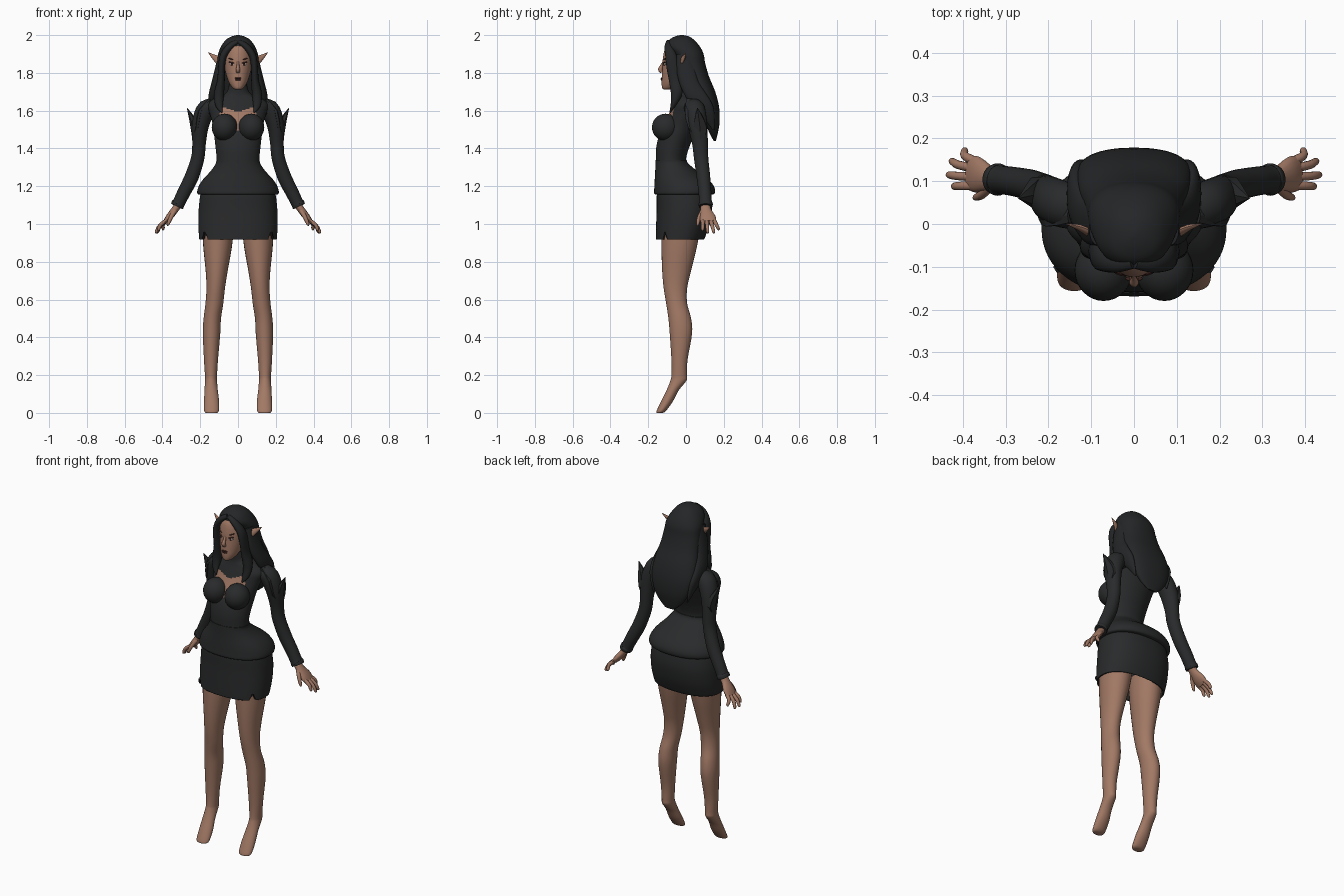
import bpy, math
from mathutils import Vector

def material(name, col):
    m = bpy.data.materials.new(name)
    m.diffuse_color = (*col, 1)
    return m

CLOTH = material("black_cloth", (0.022, 0.023, 0.024))
HAIR = material("black_hair", (0.018, 0.019, 0.02))
SKIN = material("warm_skin", (0.36, 0.19, 0.13))
MAKEUP = material("dark_makeup", (0.06, 0.022, 0.018))
EYE = material("eye_white", (0.45, 0.4, 0.36))

def curve_rows(rows, steps):
    """Catmull-Rom interpolation of equally long tuples."""
    out = []
    for i in range(len(rows) - 1):
        a, b, c, d = rows[max(i - 1, 0)], rows[i], rows[i + 1], rows[min(i + 2, len(rows) - 1)]
        for k in range(steps):
            t = k / steps
            out.append([0.5 * (2*q + (r - p)*t + (2*p - 5*q + 4*r - s)*t*t + (3*q - p - 3*r + s)*t**3)
                        for p, q, r, s in zip(a, b, c, d)])
    out.append(list(rows[-1]))
    return out

def skin_rings(name, rings, mats, rule=None, caps=(True, True), angle=50):
    n = len(rings[0])
    verts = [v for r in rings for v in r]
    faces = [(i*n + j, i*n + (j+1) % n, (i+1)*n + (j+1) % n, (i+1)*n + j)
             for i in range(len(rings) - 1) for j in range(n)]
    if caps[0]:
        faces.append(tuple(reversed(range(n))))
    if caps[1]:
        faces.append(tuple(range(len(verts) - n, len(verts))))
    me = bpy.data.meshes.new(name)
    me.from_pydata(verts, [], faces)
    for m in mats:
        me.materials.append(m)
    if rule:
        for p in me.polygons:
            p.material_index = rule(p.center)
    ob = bpy.data.objects.new(name, me)
    bpy.context.collection.objects.link(ob)
    finish(ob, angle)
    return ob

def finish(ob, angle=50):
    bpy.ops.object.select_all(action='DESELECT')
    ob.select_set(True)
    bpy.context.view_layer.objects.active = ob
    bpy.ops.object.shade_smooth_by_angle(angle=math.radians(angle))

def loft(name, rows, mats, n=32, steps=4, power=2.0, side=1, warp=None, **kw):
    """Horizontal rings from low to high: z, centre x, half width, front y, back y."""
    rings = []
    for z, cx, rx, yf, yb in curve_rows(rows, steps):
        ring = []
        for j in range(n):
            a = 2 * math.pi * j / n
            c, s = [math.copysign(abs(v) ** (2 / power), v) for v in (math.cos(a), math.sin(a))]
            p = (side*cx + rx*c, (yf + yb)/2 + (yb - yf)/2*s, z)
            ring.append(warp(p) if warp else p)
        rings.append(ring)
    return skin_rings(name, rings, mats, **kw)

def tube(name, rows, mats, n=16, steps=4, side=1, **kw):
    """Rings across a path: x, y, z, radius in the x-z plane, radius along y."""
    pts = curve_rows(rows, steps)
    rings = []
    for i, p in enumerate(pts):
        d = Vector(pts[min(i+1, len(pts)-1)][:3]) - Vector(pts[max(i-1, 0)][:3])
        u = Vector((0, 1, 0)).cross(d).normalized()
        v = d.cross(u).normalized()
        ring = []
        for j in range(n):
            a = 2 * math.pi * j / n
            q = Vector(p[:3]) + u * p[3] * math.cos(a) + v * p[4] * math.sin(a)
            ring.append((side * q.x, q.y, q.z))
        rings.append(ring if side > 0 else ring[::-1])
    return skin_rings(name, rings, mats, **kw)

def ball(name, loc, scale, mat, rot=(0, 0, 0), seg=24):
    bpy.ops.mesh.primitive_uv_sphere_add(segments=seg, ring_count=seg // 2, location=loc, rotation=rot)
    ob = bpy.context.object
    ob.name, ob.scale = name, scale
    ob.data.materials.append(mat)
    finish(ob)

# Bodice with high collar and open neckline
def neckline(c):
    x = abs(c.x)
    return int(c.y < -0.02 and x < 0.095 and 1.49 + 0.55*x < c.z < 1.592 + 0.33*x)

loft("bodice", [(1.28, 0, .118, -.16, .01), (1.34, 0, .113, -.16, .0), (1.40, 0, .118, -.158, .015),
                (1.46, 0, .125, -.145, .04), (1.52, 0, .132, -.118, .065), (1.58, 0, .148, -.092, .085),
                (1.63, 0, .16, -.073, .09), (1.665, 0, .125, -.06, .08), (1.69, 0, .068, -.055, .05),
                (1.73, 0, .048, -.056, .03), (1.76, 0, .046, -.055, .03)],
     [CLOTH, SKIN], n=96, steps=7, rule=neckline)

# Peplum and skirt
loft("peplum", [(1.155, 0, .195, -.15, .13), (1.16, 0, .215, -.168, .15), (1.19, 0, .212, -.168, .152),
                (1.23, 0, .19, -.166, .125), (1.28, 0, .145, -.163, .06), (1.32, 0, .118, -.162, .012),
                (1.34, 0, .115, -.162, .003)], [CLOTH], n=64, power=2.2)

def slit(p):
    x, y, z = p
    if y < -0.04 and z < 0.975:
        z = max(z, 0.97 - abs(abs(x) - 0.172) * 5)
    return (x, y, z)

skirt = loft("skirt", [(.918, 0, .205, -.16, .095), (.94, 0, .207, -.16, .105), (1.0, 0, .21, -.158, .125),
                       (1.08, 0, .208, -.155, .137), (1.15, 0, .2, -.155, .13), (1.18, 0, .19, -.15, .12)],
             [CLOTH], n=96, power=2.3, warp=slit, caps=(False, True))
shell = skirt.modifiers.new("thickness", 'SOLIDIFY')
shell.thickness = 0.008

for s, tag in ((1, "left"), (-1, "right")):
    # Bare leg with pointed foot
    loft("leg_" + tag, [(0, .14, .03, -.156, -.122), (.012, .14, .039, -.155, -.105), (.06, .14, .04, -.133, -.07),
                        (.12, .142, .035, -.103, -.038), (.17, .143, .032, -.083, .002), (.2, .143, .032, -.077, .005),
                        (.28, .143, .037, -.077, .008), (.42, .14, .046, -.086, .032), (.5, .136, .046, -.093, .027),
                        (.58, .125, .047, -.105, .006), (.66, .118, .049, -.118, .006), (.75, .113, .058, -.126, .026),
                        (.88, .108, .076, -.13, .058), (1.0, .105, .085, -.13, .08)], [SKIN], n=28, side=s)
    # Bust cup
    ball("bust_cup_" + tag, (s*.071, -.108, 1.512), (.068, .072, .072), CLOTH, seg=32)
    # Sleeve with cuff
    tube("sleeve_" + tag, [(.11, .03, 1.615, .035, .045), (.165, .045, 1.61, .05, .054), (.198, .06, 1.53, .046, .052),
                           (.206, .074, 1.43, .036, .042), (.213, .08, 1.35, .035, .038), (.245, .092, 1.25, .037, .036),
                           (.285, .1, 1.17, .035, .034), (.312, .103, 1.115, .033, .034),
                           (.318, .104, 1.105, .036, .038), (.324, .104, 1.093, .034, .036)], [CLOTH], n=24, side=s)
    # Pointed shoulder guard
    tube("shoulder_spike_" + tag, [(.238, .075, 1.425, .002, .004), (.226, .075, 1.49, .022, .04),
                                   (.24, .07, 1.55, .018, .03), (.27, .06, 1.615, .001, .001)],
         [CLOTH], n=6, steps=2, side=s, angle=25)
    tube("shoulder_fold_" + tag, [(.15, .02, 1.66, .008, .02), (.2, .02, 1.60, .012, .03),
                                  (.215, .04, 1.52, .012, .035), (.24, .07, 1.44, .002, .004)],
         [CLOTH], n=6, steps=2, side=s, angle=25)
    # Hand
    tube("palm_" + tag, [(.31, .104, 1.11, .02, .025), (.335, .105, 1.075, .019, .028),
                         (.365, .115, 1.035, .018, .042), (.385, .12, 1.01, .012, .04)], [SKIN], side=s)
    for i, (by, tx, ty, tz) in enumerate([(.09, .425, .088, .965), (.11, .437, .115, .952),
                                          (.13, .43, .147, .952), (.147, .4, .172, .968)]):
        tube(f"finger_{i + 1}_{tag}", [(.372, by, 1.022, .011, .011), ((.372+tx)/2 + .01, (by+ty)/2, (1.03+tz)/2, .01, .01),
                                       (tx - .004, ty, tz + .006, .008, .008), (tx, ty, tz, .002, .002)],
             [SKIN], n=10, steps=3, side=s)
    tube("thumb_" + tag, [(.335, .09, 1.07, .013, .013), (.355, .07, 1.035, .011, .011),
                          (.37, .062, 1.0, .008, .008), (.373, .062, .99, .002, .002)], [SKIN], n=10, steps=3, side=s)
    # Pointed ear
    tube("ear_" + tag, [(.07, -.03, 1.835, .012, .012), (.1, -.022, 1.865, .022, .009),
                        (.128, -.008, 1.885, .013, .007), (.158, .0, 1.908, .001, .001)], [SKIN], n=10, side=s)
    # Eye, lid and brow
    ball("eye_" + tag, (s*.032, -.113, 1.846), (.014, .005, .007), EYE, rot=(0, -s*.2, s*.3))
    ball("iris_" + tag, (s*.031, -.117, 1.846), (.006, .003, .006), MAKEUP)
    ball("eyelid_" + tag, (s*.033, -.114, 1.854), (.018, .006, .004), MAKEUP, rot=(0, -s*.2, s*.3))
    ball("brow_" + tag, (s*.035, -.111, 1.873), (.02, .006, .003), MAKEUP, rot=(0, -s*.3, s*.3))
    # Hair framing the face and falling over the shoulder
    tube("front_lock_" + tag, [(.004, -.085, 1.965, .012, .02), (.045, -.092, 1.937, .018, .022),
                               (.077, -.08, 1.89, .019, .03), (.087, -.068, 1.83, .018, .035),
                               (.09, -.056, 1.76, .02, .034), (.1, -.05, 1.69, .026, .03),
                               (.1, -.068, 1.63, .02, .014), (.085, -.085, 1.59, .003, .003)], [HAIR], side=s)
    tube("side_lock_" + tag, [(.085, -.01, 1.9, .02, .04), (.1, .0, 1.82, .022, .05), (.118, .02, 1.74, .024, .05),
                              (.135, .06, 1.67, .022, .05), (.13, .11, 1.6, .02, .04),
                              (.11, .145, 1.5, .003, .005)], [HAIR], side=s)

# Head, nose and lips
loft("head", [(1.712, 0, .014, -.118, -.085), (1.72, 0, .028, -.126, -.06), (1.745, 0, .046, -.129, -.02),
              (1.78, 0, .06, -.128, .02), (1.83, 0, .071, -.125, .045), (1.88, 0, .075, -.122, .06),
              (1.93, 0, .068, -.11, .06), (1.965, 0, .045, -.08, .03)], [SKIN], n=40)
tube("nose", [(0, -.119, 1.86, .006, .005), (0, -.127, 1.84, .007, .008), (0, -.136, 1.818, .011, .012),
              (0, -.128, 1.803, .01, .007)], [SKIN], n=12)
ball("upper_lip", (0, -.128, 1.772), (.02, .006, .004), MAKEUP)
ball("lower_lip", (0, -.128, 1.764), (.016, .006, .005), MAKEUP)

# Long back hair and crown
loft("long_hair", [(1.44, 0, .03, .147, .158), (1.48, 0, .075, .125, .168), (1.54, 0, .112, .1, .178),
                   (1.62, 0, .133, .065, .175), (1.7, 0, .132, .02, .155), (1.78, 0, .118, -.015, .122),
                   (1.85, 0, .11, -.045, .102), (1.9, 0, .105, -.07, .093), (1.94, 0, .09, -.1, .073),
                   (1.975, 0, .064, -.088, .042), (1.993, 0, .034, -.058, .015), (2.0, 0, .006, -.03, -.015)],
     [HAIR], n=48, power=2.25)
